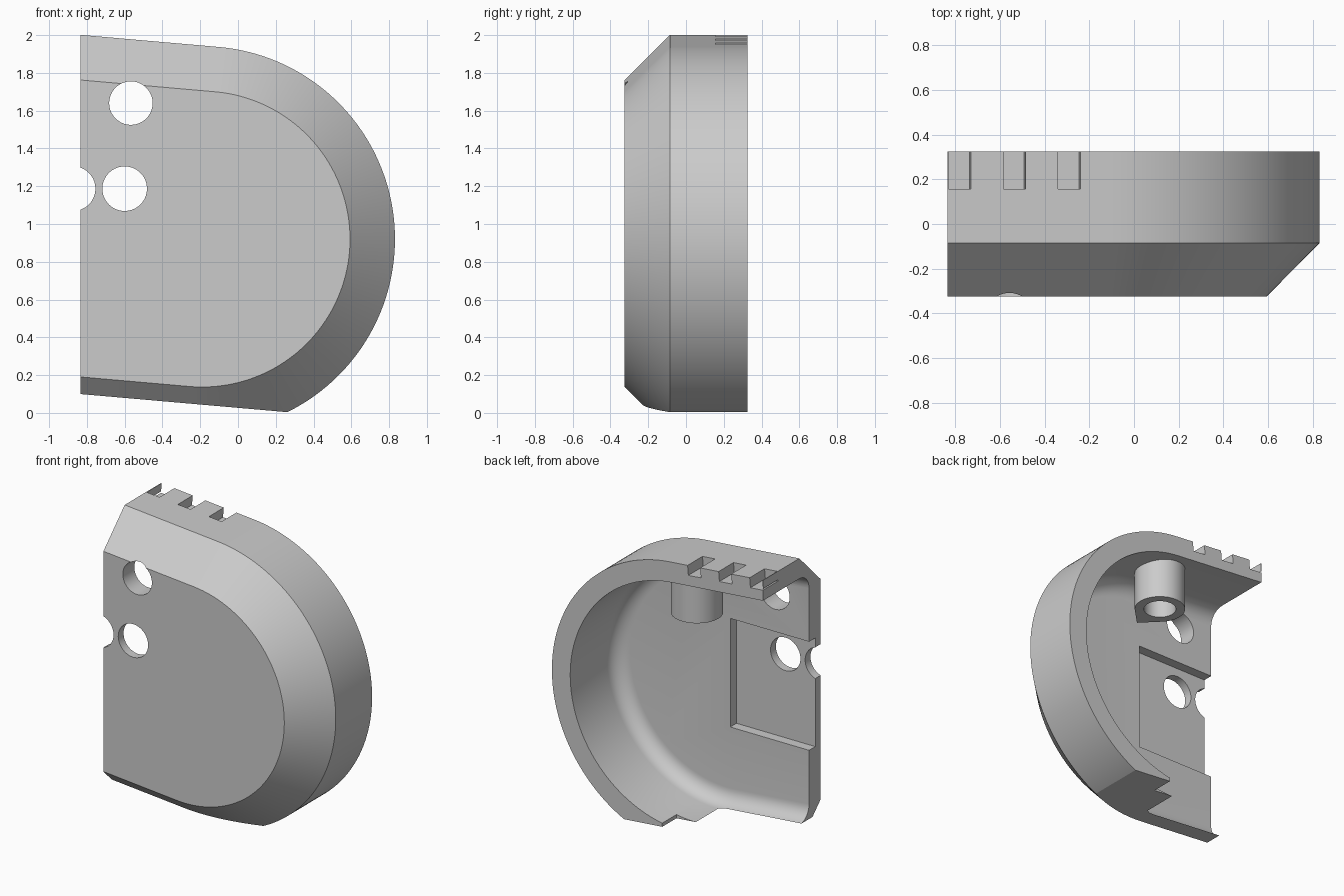
import bpy, bmesh, math
from mathutils import Matrix, Vector

cube = bpy.data.objects.get("Cube")
if cube:
    bpy.data.objects.remove(cube, do_unlink=True)

grey = bpy.data.materials.new("light_grey")
grey.use_nodes = True
colour = (0.6, 0.6, 0.6, 1)
grey.diffuse_color = colour
grey.node_tree.nodes["Principled BSDF"].inputs["Base Color"].default_value = colour

SLOPE = math.radians(5)           # tilt of the straight top and bottom edges
CX, CZ = -0.19, 0.92              # centre of the rounded end
LEFT, BACK, FRONT = -0.835, 0.325, -0.325
R_OUT, R_IN, FLOOR, FILLET = 1.021, 0.8765, -0.195, 0.11


def make_object(name, bm):
    bmesh.ops.recalc_face_normals(bm, faces=bm.faces[:])
    mesh = bpy.data.meshes.new(name)
    bm.to_mesh(mesh)
    bm.free()
    mesh.materials.append(grey)
    obj = bpy.data.objects.new(name, mesh)
    bpy.context.collection.objects.link(obj)
    return obj


def loft(name, rings):
    """Skin closed rings of points and cap both ends."""
    bm = bmesh.new()
    loops = [[bm.verts.new(p) for p in ring] for ring in rings]
    n = len(loops[0])
    for a, b in zip(loops, loops[1:]):
        for i in range(n):
            j = (i + 1) % n
            bm.faces.new((a[i], a[j], b[j], b[i]))
    bm.faces.new(loops[0])
    bm.faces.new(loops[-1])
    return make_object(name, bm)


def outline(r, y, left, steps=96):
    """Half stadium: rounded end with two parallel sloping edges."""
    pts = []
    for i in range(steps + 1):
        a = math.pi / 2 - SLOPE - math.pi * i / steps
        pts.append((CX + r * math.cos(a), y, CZ + r * math.sin(a)))
    top, bottom = pts[0], pts[-1]
    t = math.tan(SLOPE)
    pts.append((left, y, bottom[2] + (bottom[0] - left) * t))
    pts.insert(0, (left, y, top[2] + (top[0] - left) * t))
    return pts


def box(name, lo, hi, tilt=0):
    lo, hi = Vector(lo), Vector(hi)
    bm = bmesh.new()
    bmesh.ops.create_cube(bm, size=1)
    bmesh.ops.scale(bm, vec=hi - lo, verts=bm.verts)
    bmesh.ops.rotate(bm, matrix=Matrix.Rotation(tilt, 3, 'Y'), verts=bm.verts)
    bmesh.ops.translate(bm, vec=(lo + hi) / 2, verts=bm.verts)
    return make_object(name, bm)


def cylinder(name, centre, r, depth, axis):
    bm = bmesh.new()
    bmesh.ops.create_cone(bm, cap_ends=True, segments=64, radius1=r, radius2=r, depth=depth)
    if axis == 'Y':
        bmesh.ops.rotate(bm, matrix=Matrix.Rotation(math.pi / 2, 3, 'X'), verts=bm.verts)
    bmesh.ops.translate(bm, vec=centre, verts=bm.verts)
    return make_object(name, bm)


def activate(obj):
    bpy.ops.object.select_all(action='DESELECT')
    obj.select_set(True)
    bpy.context.view_layer.objects.active = obj


def cut(obj, cutter):
    activate(obj)
    mod = obj.modifiers.new("cut", 'BOOLEAN')
    mod.operation, mod.solver, mod.object = 'DIFFERENCE', 'EXACT', cutter
    bpy.ops.object.modifier_apply(modifier=mod.name)
    bpy.data.objects.remove(cutter, do_unlink=True)


# Outer body with chamfered front edge
shell = loft("cover_shell", [outline(r, y, LEFT) for r, y in
                             ((R_OUT, BACK), (R_OUT, -0.085), (0.783, FRONT))])

# Hollow interior, open at the back and side, filleted at the floor
rings = [outline(R_IN, BACK + 0.1, LEFT - 0.2)]
for i in range(9):
    a = math.pi / 2 * i / 8
    rings.append(outline(R_IN - FILLET * (1 - math.cos(a)),
                         FLOOR + FILLET * (1 - math.sin(a)), LEFT - 0.2))
cut(shell, loft("cavity", rings))

# Sloping flat underside
bm = bmesh.new()
bmesh.ops.create_cube(bm, size=1)
bmesh.ops.scale(bm, vec=(4, 2, 1), verts=bm.verts)
bmesh.ops.translate(bm, vec=(0, 0, -0.5), verts=bm.verts)
bmesh.ops.rotate(bm, matrix=Matrix.Rotation(SLOPE, 3, 'Y'), verts=bm.verts)
bmesh.ops.translate(bm, vec=(0.26, 0, 0.004), verts=bm.verts)
cut(shell, make_object("underside", bm))

# Shallow pocket in the floor, running out of the open side
cut(shell, box("pocket", (-1, -0.265, 0.59), (-0.213, 0, 1.365)))

# Round holes through the front
for x, z, r in ((-0.567, 1.64, 0.115), (-0.6, 1.187, 0.118), (-0.873, 1.187, 0.118)):
    cut(shell, cylinder("hole", (x, -0.25, z), r, 0.4, 'Y'))

# Notches along the back top edge, and one at the bottom
for x in (-0.83, -0.585, -0.34):
    z = 1.937 + (-0.101 - x - 0.05) * math.tan(SLOPE)
    cut(shell, box("notch", (x, 0.157, z - 0.07), (x + 0.1, 0.5, z + 0.07), SLOPE))
cut(shell, box("bottom_notch", (-0.25, 0.165, -0.1), (-0.04, 0.5, 0.15)))

# Teardrop screw boss hanging from the top wall
BX, BY, BR = -0.15, 0.09, 0.168


def teardrop(z):
    pts = [(BX, BY - BR * math.sqrt(2), z)]
    for i in range(49):
        a = -math.pi / 4 + math.pi * 1.5 * i / 48
        pts.append((BX + BR * math.cos(a), BY + BR * math.sin(a), z))
    return pts


boss = loft("screw_boss", [teardrop(1.5), teardrop(1.85)])
cut(boss, cylinder("boss_hole", (BX, BY, 1.58), 0.107, 0.4, 'Z'))

for obj in (shell, boss):
    activate(obj)
    bpy.ops.object.shade_smooth_by_angle(angle=math.radians(25))
